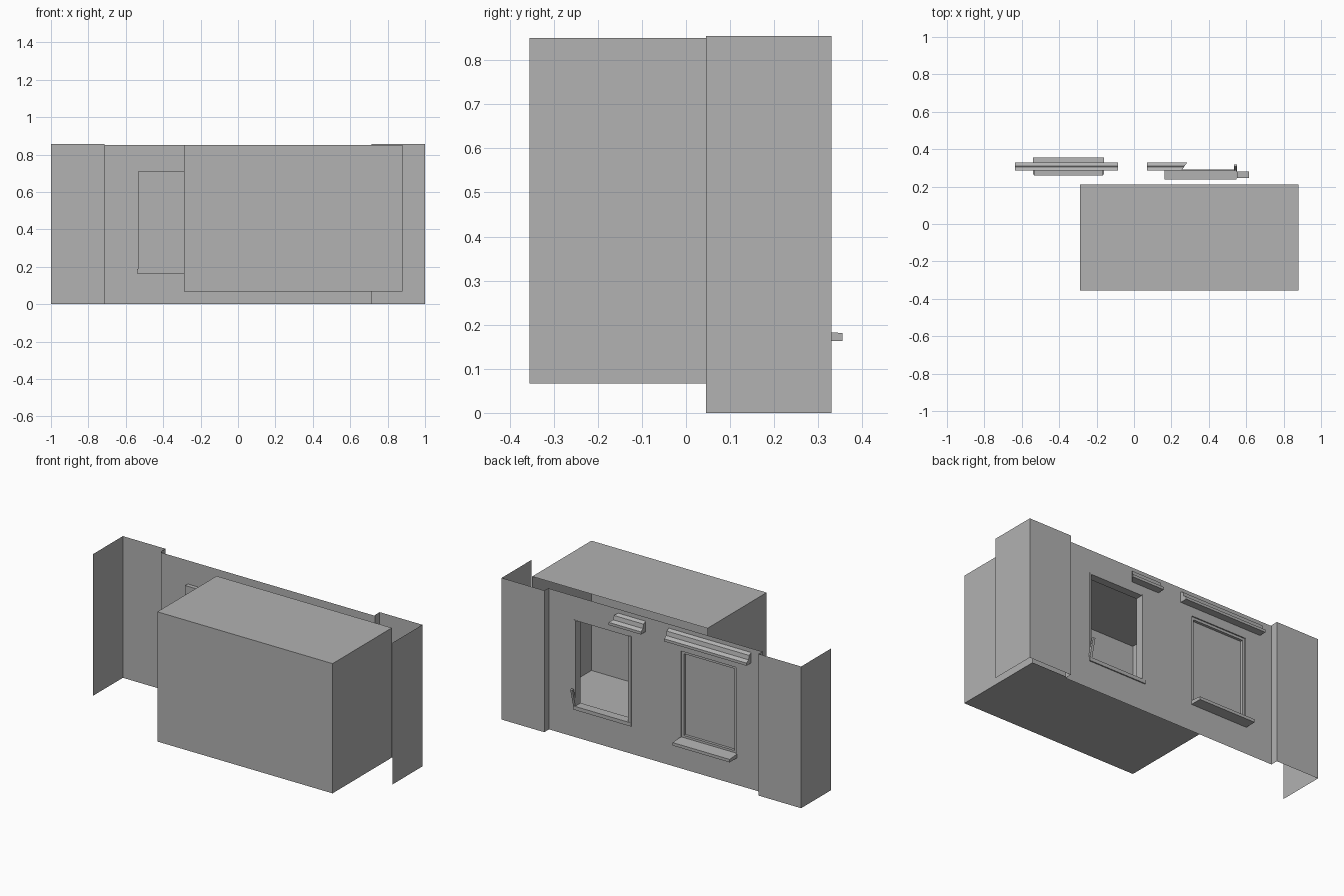
import bpy, bmesh
from mathutils import Vector, Matrix

if "Cube" in bpy.data.objects:
    bpy.data.objects.remove(bpy.data.objects["Cube"], do_unlink=True)

grey = bpy.data.materials.new("plaster_grey")
grey.use_nodes = True
COLOUR = (0.445, 0.445, 0.445, 1)
grey.diffuse_color = COLOUR
grey.node_tree.nodes["Principled BSDF"].inputs["Base Color"].default_value = COLOUR

WALL_Y, FRONT_Y, TOP = 0.285, 0.33, 0.855
SILL_Z, HEAD_Z = 0.185, 0.708


def finish(name, bm):
    mesh = bpy.data.meshes.new(name)
    bm.to_mesh(mesh)
    bm.free()
    mesh.materials.append(grey)
    obj = bpy.data.objects.new(name, mesh)
    bpy.context.collection.objects.link(obj)
    return obj


def box(name, lo, hi, open_side=None, tilt=0):
    """Box between two corners; open_side drops the faces pointing that way."""
    bm = bmesh.new()
    lo, hi = Vector(lo), Vector(hi)
    bmesh.ops.create_cube(bm, size=1)
    bmesh.ops.scale(bm, vec=hi - lo, verts=bm.verts)
    bmesh.ops.rotate(bm, matrix=Matrix.Rotation(tilt, 3, 'X'), verts=bm.verts)
    bmesh.ops.translate(bm, vec=(lo + hi) / 2, verts=bm.verts)
    if open_side:
        bm.normal_update()
        gone = [f for f in bm.faces if f.normal.dot(Vector(open_side)) > 0.9]
        bmesh.ops.delete(bm, geom=gone, context='FACES')
    return finish(name, bm)


def strip(name, path, z0, z1):
    """Vertical sheet following a plan outline."""
    bm = bmesh.new()
    low = [bm.verts.new((x, y, z0)) for x, y in path]
    high = [bm.verts.new((x, y, z1)) for x, y in path]
    for i in range(len(path) - 1):
        bm.faces.new((low[i], low[i + 1], high[i + 1], high[i]))
    return finish(name, bm)


def moulding(name, profile, x0, x1, shear=0):
    """Side profile (y, z) run along x, with an optional broken slanted end."""
    bm = bmesh.new()
    a = [bm.verts.new((x0, y, z)) for y, z in profile]
    b = [bm.verts.new((x1 - shear * (FRONT_Y - y), y, z)) for y, z in profile]
    n = len(profile)
    for i in range(n):
        j = (i + 1) % n
        bm.faces.new((a[i], a[j], b[j], b[i]))
    bm.faces.new(a[::-1])
    bm.faces.new(b)
    bmesh.ops.recalc_face_normals(bm, faces=bm.faces)
    return finish(name, bm)


# Recessed wall sheet with two window openings
closed = (-0.535, -0.165)
broken = (0.17, 0.545)
xs = (-0.715, *closed, *broken, 0.715)
zs = (0, SILL_Z, HEAD_Z, 0.85)
bm = bmesh.new()
for i in range(len(xs) - 1):
    for k in range(len(zs) - 1):
        if k == 1 and i in (1, 3):
            continue
        corners = [(xs[i + 1], zs[k]), (xs[i], zs[k]), (xs[i], zs[k + 1]), (xs[i + 1], zs[k + 1])]
        bm.faces.new([bm.verts.new((x, WALL_Y, z)) for x, z in corners])
bmesh.ops.remove_doubles(bm, verts=bm.verts, dist=0.001)
bmesh.ops.dissolve_limit(bm, angle_limit=0.01, verts=bm.verts, edges=bm.edges)
finish("facade_wall", bm)

# Projecting end piers with side returns
for side, s in (("left", 1), ("right", -1)):
    path = [(s * 0.715, WALL_Y), (s * 0.715, FRONT_Y), (s, FRONT_Y), (s, 0.045)]
    strip(side + "_pier", path if s > 0 else path[::-1], 0, TOP)

# Room shell, open toward the wall
box("room_shell", (-0.29, -0.355, 0.067), (0.88, 0.21, 0.85), open_side=(0, 1, 0))

# Hoods above both windows, one snapped short
hood = [(WALL_Y, 0.825), (0.305, 0.815), (0.31, 0.79), (FRONT_Y, 0.778),
        (FRONT_Y, 0.762), (WALL_Y, 0.762)]
moulding("window_hood", hood, -0.635, -0.085)
moulding("broken_window_hood", hood, 0.07, 0.285, shear=0.7)

# Closed window: recess, trim, sash and sill
x0, x1 = closed
box("window_recess", (x0, 0.26, SILL_Z), (x1, WALL_Y, HEAD_Z), open_side=(0, 1, 0))
for name, lo, hi in (("left", x1 - 0.015, x1), ("right", x0, x0 + 0.015)):
    box("sash_" + name, (lo, 0.262, SILL_Z), (hi, 0.278, HEAD_Z))
box("sash_top", (x0, 0.262, HEAD_Z - 0.015), (x1, 0.278, HEAD_Z))
box("sash_bottom", (x0, 0.262, SILL_Z), (x1, 0.278, SILL_Z + 0.015))
moulding("window_sill", [(0.265, 0.163), (0.355, 0.163), (0.355, 0.181), (0.265, 0.188)],
         -0.54, -0.16)

# Broken window: deep jambs, leaning splinter and loose block
x0, x1 = broken
for name, lo, hi in (("left", x1 - 0.008, x1 + 0.004), ("right", x0 - 0.006, x0 + 0.014)):
    box("jamb_" + name, (lo, 0.238, SILL_Z), (hi, WALL_Y + 0.004, HEAD_Z))
box("broken_sill", (x0 - 0.006, 0.238, SILL_Z - 0.018), (x1 + 0.004, 0.292, SILL_Z + 0.004))
box("broken_head", (x0, 0.238, HEAD_Z - 0.004), (x1, WALL_Y, HEAD_Z + 0.004))
box("leaning_splinter", (0.535, 0.293, 0.19), (0.55, 0.305, 0.3), tilt=-0.25)
box("loose_block", (0.55, 0.245, 0.19), (0.615, 0.28, 0.225))
